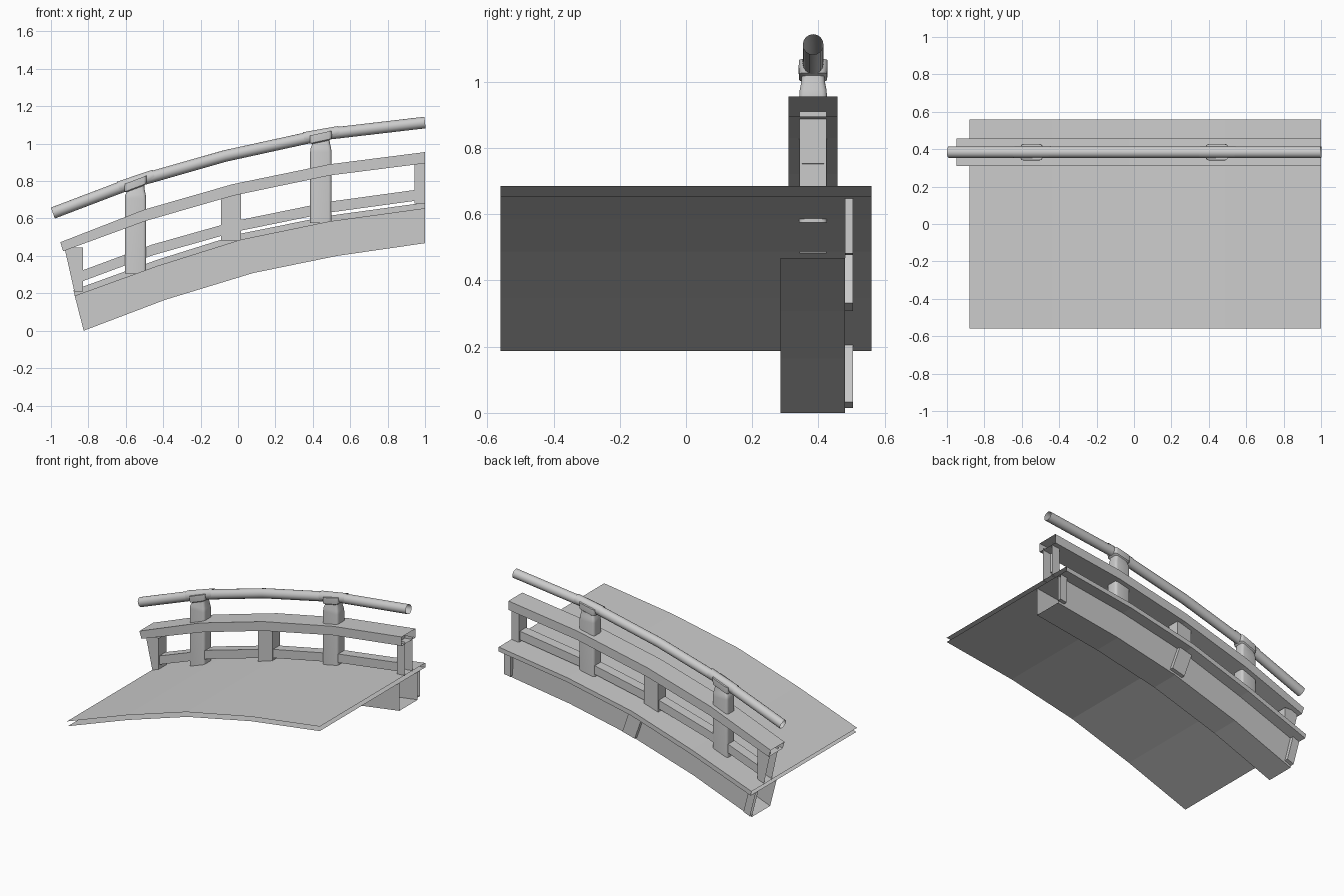
import bpy, math
from mathutils import Vector

if "Cube" in bpy.data.objects:
    bpy.data.objects.remove(bpy.data.objects["Cube"])


def loft(name, rings, skip=(), caps=(), smooth=False):
    """Join matching rings of points; skip = side numbers left open."""
    n = len(rings[0])
    verts = [p for r in rings for p in r]
    faces = []
    for i in range(len(rings) - 1):
        for j in range(n):
            if j not in skip:
                k = (j + 1) % n
                faces.append((i*n + j, i*n + k, (i+1)*n + k, (i+1)*n + j))
    if 'start' in caps:
        faces.append(tuple(range(n))[::-1])
    if 'end' in caps:
        b = (len(rings) - 1) * n
        faces.append(tuple(range(b, b + n)))
    me = bpy.data.meshes.new(name)
    me.from_pydata(verts, [], faces)
    me.update()
    ob = bpy.data.objects.new(name, me)
    bpy.context.collection.objects.link(ob)
    if smooth:
        bpy.ops.object.select_all(action='DESELECT')
        bpy.context.view_layer.objects.active = ob
        ob.select_set(True)
        bpy.ops.object.shade_smooth_by_angle(angle=math.radians(40))
    return ob


def band(name, bottom, top, y0, y1, skip=(), caps=()):
    """Box section following two side-view lines.
    Sides: 0 back, 1 top, 2 front, 3 underside."""
    rings = [[(b[0], y0, b[1]), (t[0], y0, t[1]), (t[0], y1, t[1]), (b[0], y1, b[1])]
             for b, t in zip(bottom, top)]
    # ring order gives sides: 0 front, 1 top, 2 back, 3 underside
    return loft(name, rings, skip, caps)


def along(line, t):
    i = min(int(t), len(line) - 2)
    f = t - i
    return tuple(a + (b - a) * f for a, b in zip(line[i], line[i + 1]))


def height(line, x):
    for (x0, z0), (x1, z1) in zip(line, line[1:]):
        if x <= x1:
            break
    s = (z1 - z0) / (x1 - x0)
    return z0 + s * (x - x0), s


# Side-view lines of the arch
beam_low = [(-.825, 0), (-.39, .165), (.08, .308), (.53, .40), (1, .468)]
deck_low = [(-.873, .187), (-.43, .347), (.015, .487), (.49, .585), (1, .655)]
deck_top = [(-.88, .217), (-.435, .378), (.01, .518), (.49, .615), (1, .685)]
rail_low = [(-.935, .425), (-.49, .588), (-.025, .722), (.49, .83), (1, .895)]
rail_top = [(-.95, .473), (-.5, .648), (-.03, .783), (.49, .89), (1, .955)]
low_rail_b = [(-.83, .265), (-.46, .402), (0, .532), (.49, .632), (.95, .695)]
low_rail_t = [(x, z + .058) for x, z in low_rail_b]
axis = [(-.99, .629), (-.54, .80), (-.07, .934), (.46, 1.05), (1, 1.113)]
YC = .384

# Deck and supporting beam, open at the ends where modules join
band('deck', deck_low, deck_top, -.56, .56, skip=(0,))
band('side_beam', beam_low, deck_low, .285, .48, skip=(1,))

# Brackets on the outer side of the beam
for name, a, b in (('left', 0, .11), ('middle', 1.9, 2.1), ('right', 3.9, 4)):
    lo = [along(beam_low, t) for t in (a, b)]
    hi = [along(deck_low, t) for t in (a, b)]
    lo = [(x + (u - x) * .08, z + (w - z) * .08) for (x, z), (u, w) in zip(lo, hi)]
    caps = {'left': ('end',), 'right': ('start',)}.get(name, ('start', 'end'))
    band('beam_bracket_' + name, lo, hi, .48, .505, skip=(1, 0), caps=caps)

# Straight rails
band('upper_rail', rail_low, rail_top, .31, .457)
band('lower_rail', low_rail_b, low_rail_t, .35, .417)

# Short posts: half posts at both ends, whole one in the middle
band('end_post_left', [(-.875, .21), (-.83, .21)], [(-.928, .445), (-.83, .445)],
     .343, .425, skip=(1, 3), caps=('end',))
band('middle_post', [(-.09, .483), (.015, .483)], [(-.09, .735), (.015, .735)],
     .343, .425, caps=('start', 'end'))
band('end_post_right', [(.943, .68), (1, .68)], [(.943, .91), (1, .91)],
     .343, .425, skip=(1, 3), caps=('start',))


# Tall posts with waisted necks and saddles under the handrail
def rounded_ring(cx, z, hx, hy, slope=0):
    r = .016
    pts = []
    for q, (sx, sy) in enumerate(((1, 1), (-1, 1), (-1, -1), (1, -1))):
        for k in range(4):
            a = math.pi / 2 * (q + k / 3)
            x = sx * (hx - r) + r * math.cos(a)
            y = sy * (hy - r) + r * math.sin(a)
            pts.append((cx + x, YC + y, z + slope * x))
    return pts


def tube(name, path, r, n):
    rings = []
    for i, p in enumerate(path):
        a, b = path[max(i - 1, 0)], path[min(i + 1, len(path) - 1)]
        t = (Vector(b) - Vector(a)).normalized()
        rings.append([(p[0] - t.y * r * math.sin(w), YC + r * math.cos(w),
                       p[1] + t.x * r * math.sin(w))
                      for w in (2 * math.pi * k / n for k in range(n))])
    return loft(name, rings, smooth=True)


for name, cx, base in (('left', -.548, .305), ('right', .443, .575)):
    z, s = height(axis, cx)
    HX, HY = .057, .042
    prof = [(base - z, 1, 0), (-.092, 1, 0), (-.07, .96, 0), (-.05, .85, s * .5),
            (-.038, .82, s), (-.032, 1, s), (-.01, 1.04, s), (.01, 1.02, s)]
    loft('tall_post_' + name,
         [rounded_ring(cx, z + dz, HX * k, HY * k, sl) for dz, k, sl in prof],
         caps=('start', 'end'), smooth=True)
    # thin collar around the handrail
    mean = (height(axis, cx + .1)[0] - height(axis, cx - .1)[0]) / .2
    tube('handrail_collar_' + name,
         [(cx - .09, z - .09 * mean), (cx + .1, z + .1 * mean)], .032, 14)

# Round handrail, open ends
tube('handrail', axis, .031, 16)
